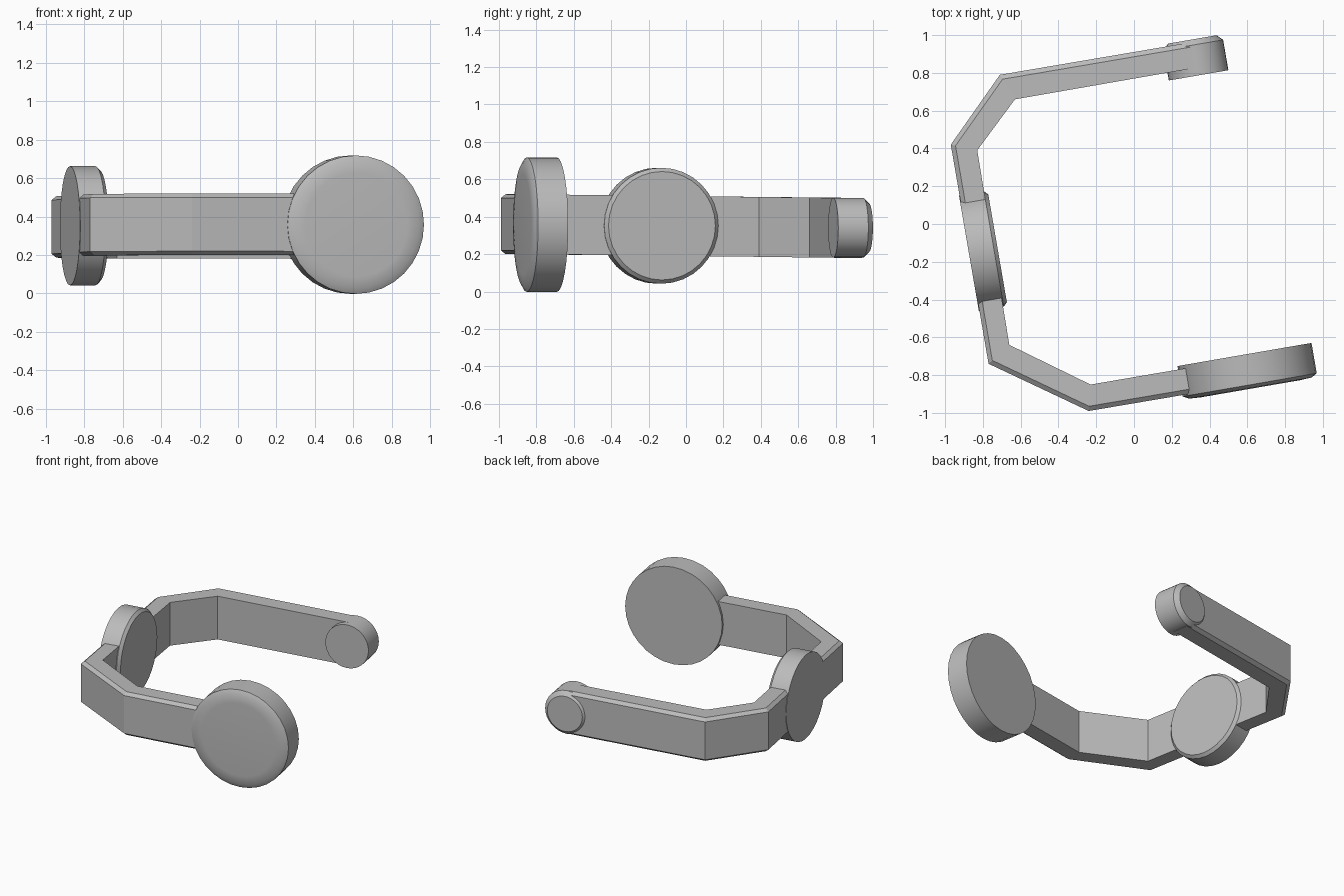
import bpy, bmesh
from math import radians, cos, sin, pi
from mathutils import Vector

cube = bpy.data.objects.get("Cube")
if cube:
    bpy.data.objects.remove(cube, do_unlink=True)

grey = bpy.data.materials.new("plain grey")
grey.use_nodes = True
colour = (0.5, 0.5, 0.5, 1)
grey.diffuse_color = colour
grey.node_tree.nodes["Principled BSDF"].inputs["Base Color"].default_value = colour


def level(y):
    """Height of the band's centre line, which drops slightly to the back."""
    return 0.35 - 0.011 * y


def finish(bm, name, smooth):
    bmesh.ops.recalc_face_normals(bm, faces=bm.faces)
    mesh = bpy.data.meshes.new(name)
    bm.to_mesh(mesh)
    bm.free()
    mesh.materials.append(grey)
    obj = bpy.data.objects.new(name, mesh)
    bpy.context.collection.objects.link(obj)
    if smooth:
        bpy.ops.object.select_all(action='DESELECT')
        obj.select_set(True)
        bpy.context.view_layer.objects.active = obj
        bpy.ops.object.shade_smooth_by_angle(angle=radians(35))


def loft(rings, name, smooth=False):
    """Skin a row of closed rings and cap both ends."""
    bm = bmesh.new()
    rows = [[bm.verts.new(p) for p in ring] for ring in rings]
    n = len(rows[0])
    for a, b in zip(rows, rows[1:]):
        for k in range(n):
            j = (k + 1) % n
            bm.faces.new((a[k], a[j], b[j], b[k]))
    bm.faces.new(rows[0])
    bm.faces.new(rows[-1])
    finish(bm, name, smooth)


def disc(name, centre, axis, profile, sides=32):
    """Round pad: profile holds (radius, distance along the axis)."""
    axis = Vector((*axis, 0)).normalized()
    up = Vector((0, 0, 1))
    across = up.cross(axis)
    base = Vector((*centre, level(centre[1])))
    angles = [2 * pi * k / sides for k in range(sides)]
    loft([[base + axis * d + (across * cos(a) + up * sin(a)) * r for a in angles]
          for r, d in profile], name, smooth=True)


# Bent band: outer and inner corners, with chamfered outer edges
corners = [((0.32, 0.965), (0.345, 0.83)),
           ((-0.71, 0.79), (-0.63, 0.66)),
           ((-0.97, 0.42), (-0.83, 0.39)),
           ((-0.77, -0.74), (-0.66, -0.64)),
           ((-0.24, -0.99), (-0.23, -0.85)),
           ((0.45, -0.873), (0.43, -0.737))]
half, chamfer = 0.16, 0.02
section = [(1, -half), (1, half), (0.18, half), (0, half - chamfer),
           (0, chamfer - half), (0.18, -half)]
rings = []
for outer, inner in corners:
    o, i = Vector(outer), Vector(inner)
    z = level((o.y + i.y) / 2)
    rings.append([(*o.lerp(i, t), z + h) for t, h in section])
loft(rings, "bent_band")

# Large front pad with a softly rounded outer face
disc("front_pad", (0.585, -0.691), (0.17, -0.985),
     [(0.36, 0), (0.36, 0.163), (0.33, 0.18), (0.27, 0.184)])

# Side pad, flush with the band outside and chamfered inside
disc("side_pad", (-0.875, -0.155), (0.986, 0.17),
     [(0.31, 0.001), (0.31, 0.135), (0.29, 0.155)])

# Small pad at the end of the back arm
disc("back_pad", (0.342, 0.787), (-0.17, 0.985),
     [(0.16, 0), (0.16, 0.163), (0.13, 0.193)])
